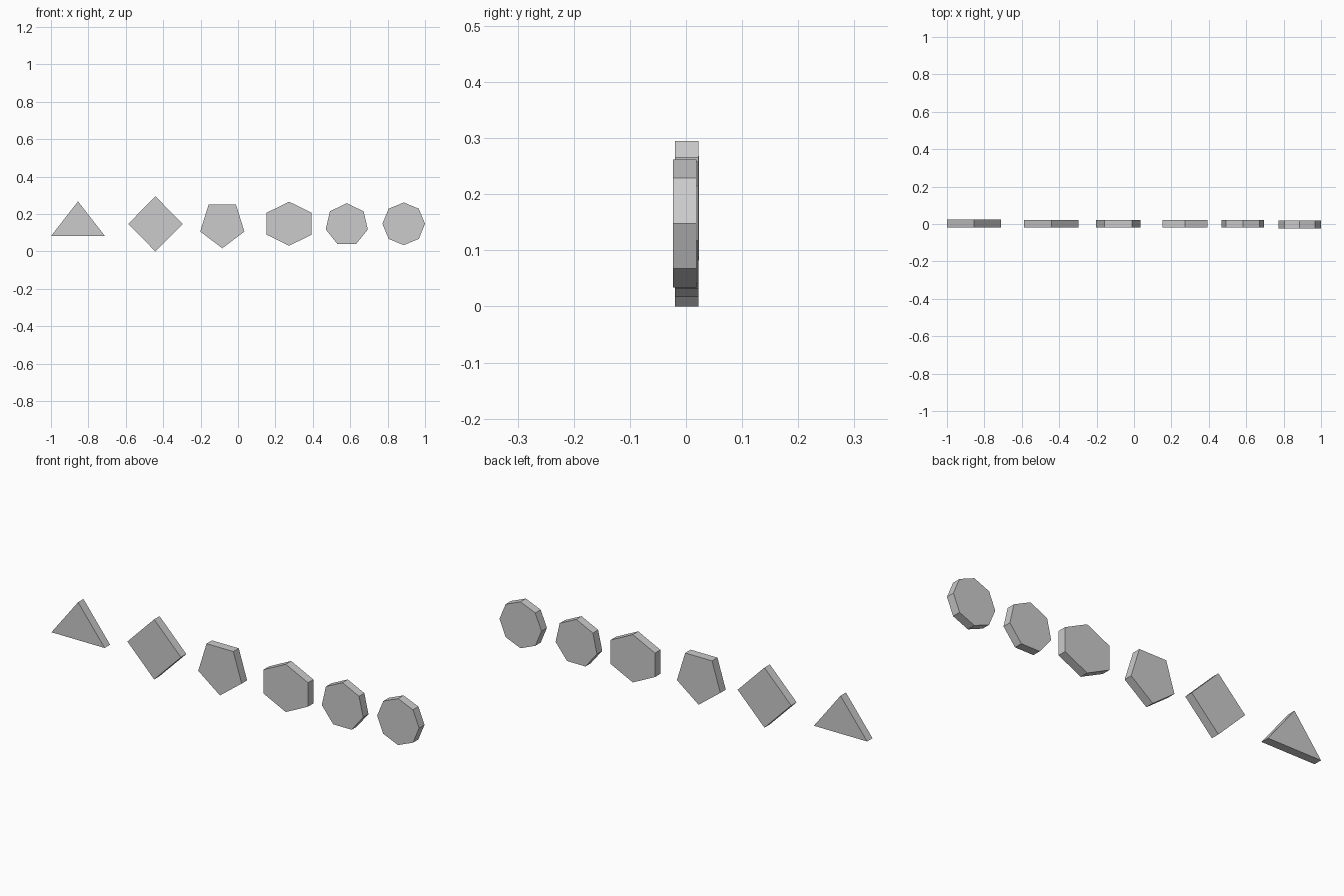
import bpy, bmesh
from math import sin, cos, pi, radians

if "Cube" in bpy.data.objects:
    bpy.data.objects.remove(bpy.data.objects["Cube"])


def prism(name, sides, start, x, z, y):
    """Regular polygon stretched to the x and z ranges, extruded over the y range."""
    pts = [(cos(radians(start) + 2 * pi * i / sides),
            sin(radians(start) + 2 * pi * i / sides)) for i in range(sides)]

    def fit(v, vals, rng):
        lo, hi = min(vals), max(vals)
        return rng[0] + (v - lo) / (hi - lo) * (rng[1] - rng[0])

    us, vs = zip(*pts)
    bm = bmesh.new()
    face = bm.faces.new([bm.verts.new((fit(u, us, x), y[0], fit(v, vs, z)))
                         for u, v in pts])
    ext = bmesh.ops.extrude_face_region(bm, geom=[face], use_keep_orig=True)
    moved = [g for g in ext["geom"] if isinstance(g, bmesh.types.BMVert)]
    bmesh.ops.translate(bm, verts=moved, vec=(0, y[1] - y[0], 0))
    bmesh.ops.recalc_face_normals(bm, faces=bm.faces)
    me = bpy.data.meshes.new(name)
    bm.to_mesh(me)
    bm.free()
    ob = bpy.data.objects.new(name, me)
    bpy.context.collection.objects.link(ob)
    return ob


# Row of polygon tiles: name, sides, first corner angle, x range, z range, y range
prism("triangle_tile", 3, 90, (-1.0, -0.711), (0.082, 0.268), (-0.019, 0.023))
prism("diamond_tile", 4, 90, (-0.587, -0.296), (0.0, 0.295), (-0.02, 0.022))
prism("pentagon_tile", 5, -90, (-0.202, 0.034), (0.017, 0.252), (-0.02, 0.022))
prism("hexagon_tile", 6, 90, (0.153, 0.394), (0.031, 0.266), (-0.02, 0.022))
prism("heptagon_tile", 7, 90, (0.469, 0.694), (0.040, 0.258), (-0.02, 0.021))
prism("octagon_tile", 8, 90, (0.772, 1.0), (0.034, 0.262), (-0.023, 0.019))
